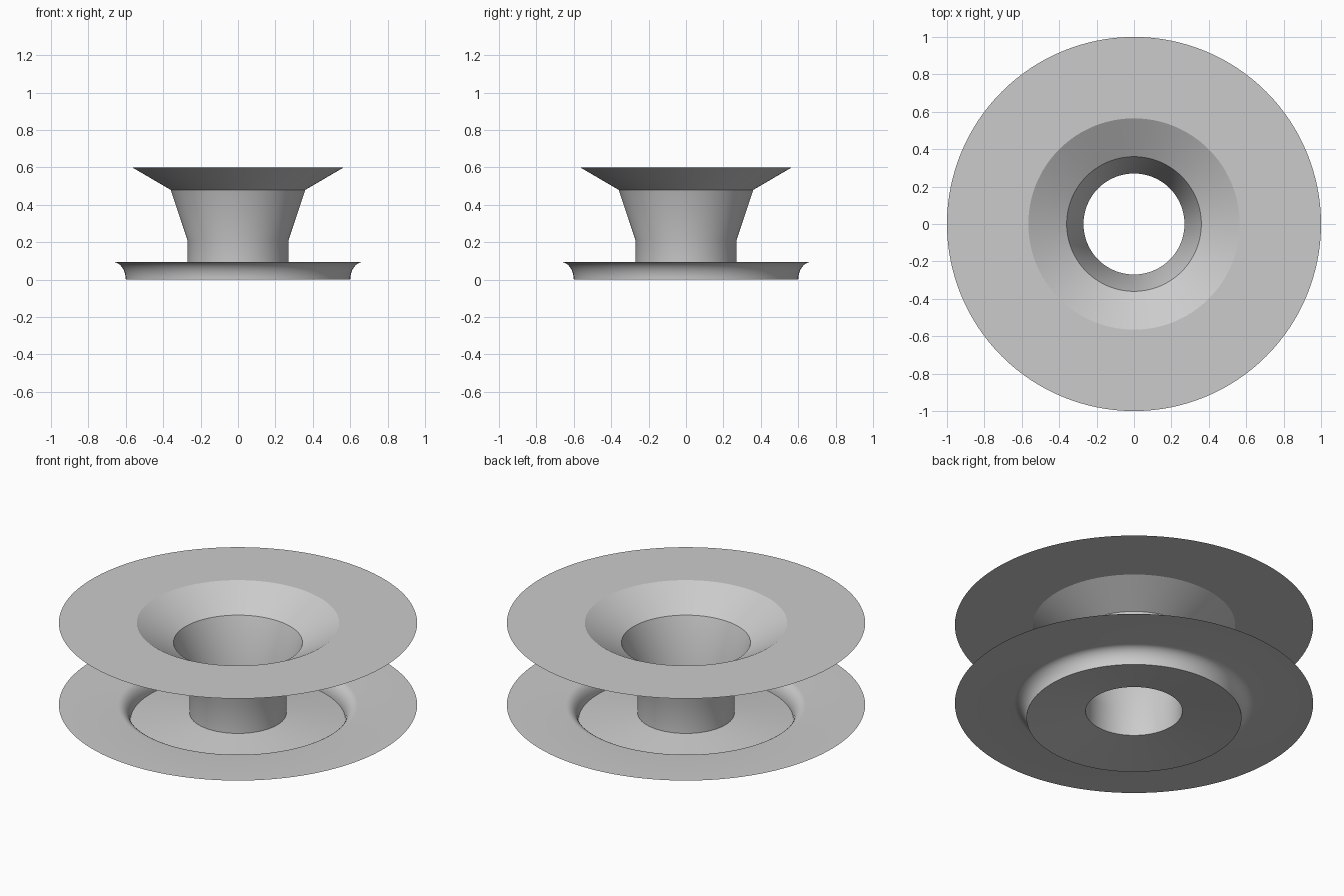
import bpy
import bmesh
from math import cos, sin, pi, radians

cube = bpy.data.objects.get("Cube")
if cube:
    bpy.data.objects.remove(cube, do_unlink=True)

SEGMENTS = 128

grey = bpy.data.materials.new("plain grey")
grey.use_nodes = True
colour = (0.6, 0.6, 0.6, 1)
grey.diffuse_color = colour
grey.node_tree.nodes["Principled BSDF"].inputs["Base Color"].default_value = colour


def revolve(name, profile):
    """Spin an open (radius, height) profile around z into a thin shell."""
    bm = bmesh.new()
    rings = []
    for r, z in profile:
        rings.append([bm.verts.new((r * cos(2 * pi * i / SEGMENTS),
                                    r * sin(2 * pi * i / SEGMENTS), z))
                      for i in range(SEGMENTS)])
    for a, b in zip(rings, rings[1:]):
        for i in range(SEGMENTS):
            j = (i + 1) % SEGMENTS
            bm.faces.new((a[i], a[j], b[j], b[i]))
    mesh = bpy.data.meshes.new(name)
    bm.to_mesh(mesh)
    bm.free()
    mesh.materials.append(grey)
    obj = bpy.data.objects.new(name, mesh)
    bpy.context.collection.objects.link(obj)
    bpy.ops.object.select_all(action='DESELECT')
    obj.select_set(True)
    bpy.context.view_layer.objects.active = obj
    bpy.ops.object.shade_smooth_by_angle(angle=radians(20))
    return obj


# Flat upper flange with its funnel mouth and tapering neck
revolve("upper_flange", [(1, 0.6), (0.565, 0.6)])
revolve("funnel", [(0.565, 0.6), (0.36, 0.48)])
revolve("neck", [(0.36, 0.48), (0.27, 0.21), (0.27, 0.045)])

# Shallow conical floor around the open bore
revolve("floor", [(0.27, 0.045), (0.6, 0)])

# Rounded step flaring out into the lower flange
STEPS = 10
flare = [(0.67 - 0.07 * cos(t), 0.095 * sin(t))
         for t in (pi / 2 * k / STEPS for k in range(STEPS + 1))]
revolve("lower_flange", flare + [(1, 0.095)])
